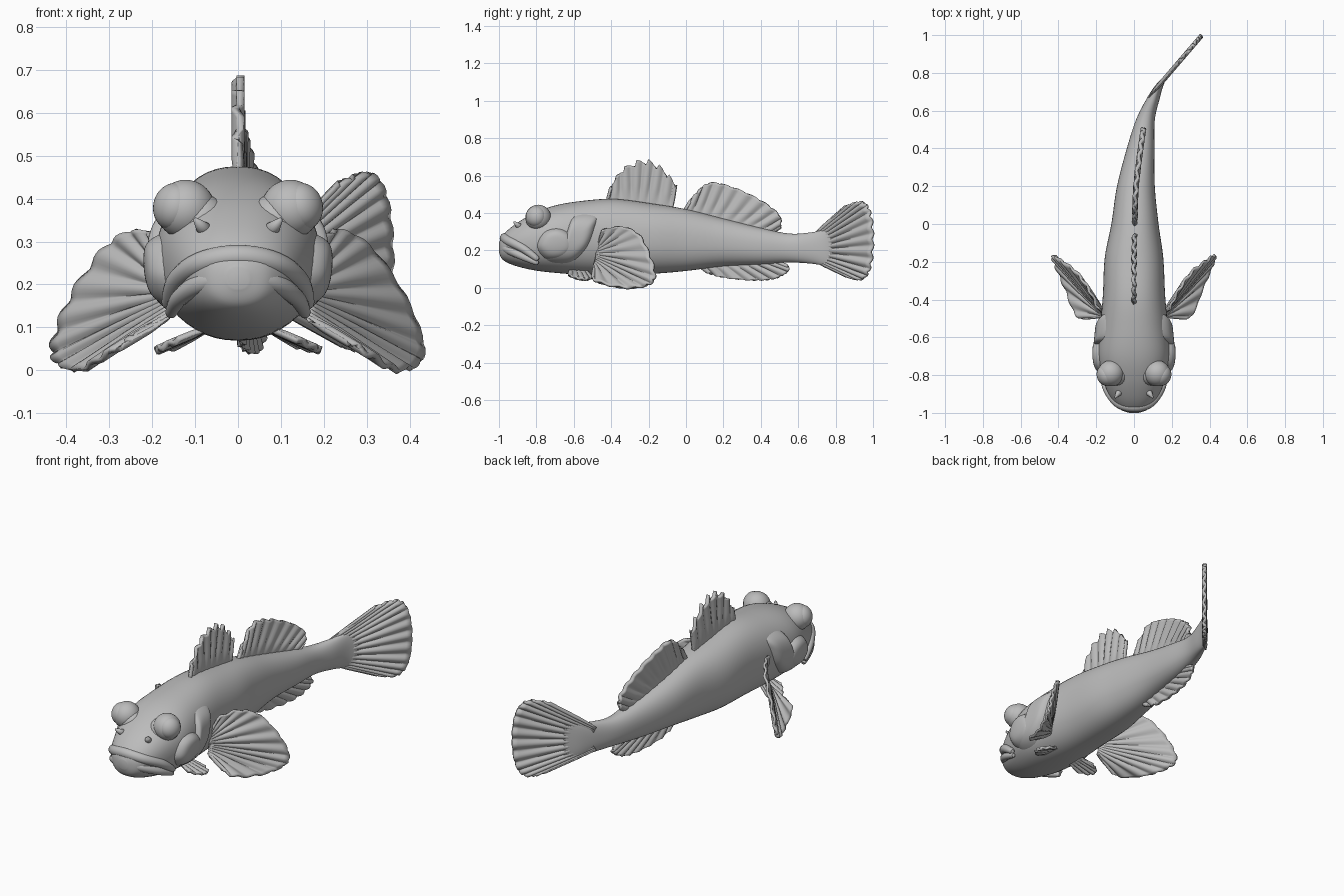
import bpy, bmesh, math
from mathutils import Vector

cube = bpy.data.objects.get("Cube")
if cube:
    bpy.data.objects.remove(cube, do_unlink=True)

skin = bpy.data.materials.new("grey_skin")
skin.use_nodes = True
grey = (0.5, 0.5, 0.5, 1)
skin.diffuse_color = grey
skin.node_tree.nodes["Principled BSDF"].inputs["Base Color"].default_value = grey


def spline(points, t, closed=False):
    """Smooth interpolation through points of any dimension, t from 0 to 1."""
    n = len(points)
    spans = n if closed else n - 1
    s = min(max(t, 0), 1) * spans
    i = min(int(s), spans - 1)
    f = s - i

    def pick(k):
        return points[k % n] if closed else points[min(max(k, 0), n - 1)]

    return [b + f * (c - a + f * (2 * a - 5 * b + 4 * c - d + f * (3 * (b - c) + d - a))) / 2
            for a, b, c, d in zip(*(pick(i + k) for k in (-1, 0, 1, 2)))]


def finish(obj):
    obj.data.materials.append(skin)
    for poly in obj.data.polygons:
        poly.use_smooth = True
    return obj


def grid_object(name, rows, wrap=False, caps=False):
    """Skin a list of equally long vertex rows."""
    bm = bmesh.new()
    rows = [[bm.verts.new(p) for p in row] for row in rows]
    n = len(rows[0])
    for a, b in zip(rows, rows[1:]):
        for j in range(n if wrap else n - 1):
            k = (j + 1) % n
            bm.faces.new((a[j], a[k], b[k], b[j]))
    if caps:
        bm.faces.new(rows[0])
        bm.faces.new(rows[-1])
    bmesh.ops.recalc_face_normals(bm, faces=bm.faces)
    mesh = bpy.data.meshes.new(name)
    bm.to_mesh(mesh)
    bm.free()
    obj = bpy.data.objects.new(name, mesh)
    bpy.context.collection.objects.link(obj)
    return finish(obj)


# Body stations: y, spine x, half width, bottom z, top z
STATIONS = [
    (-1.0, 0, .025, .19, .24), (-.98, 0, .075, .15, .28), (-.92, 0, .125, .12, .335),
    (-.82, 0, .165, .095, .395), (-.7, 0, .19, .08, .44), (-.55, 0, .18, .07, .465),
    (-.38, 0, .165, .07, .475), (-.18, 0, .155, .075, .45), (0, .005, .125, .09, .42),
    (.2, .01, .1, .115, .37), (.4, .035, .073, .125, .32), (.55, .06, .05, .135, .29),
    (.66, .1, .035, .13, .295), (.74, .138, .02, .12, .31), (.8, .185, .006, .12, .32)]
POWER = 2.25


def section(y):
    lo, hi = 0, 1
    for _ in range(30):
        mid = (lo + hi) / 2
        if spline(STATIONS, mid)[0] < y:
            lo = mid
        else:
            hi = mid
    return spline(STATIONS, lo)


def body_x(y, z):
    _, _, w, bottom, top = section(y)
    q = min(abs(2 * z - top - bottom) / (top - bottom), 1)
    return w * (1 - q ** POWER) ** (1 / POWER)


def ring(t, sides=48):
    y, x, w, bottom, top = spline(STATIONS, t)
    points = []
    for k in range(sides):
        a = math.tau * k / sides
        c, s = (math.copysign(abs(v) ** (2 / POWER), v) for v in (math.cos(a), math.sin(a)))
        points.append((x + w * c, y, (top + bottom) / 2 + s * (top - bottom) / 2))
    return points


grid_object("body", [ring(i / 90) for i in range(91)], wrap=True, caps=True)


# Ribbed fins, spread between a root line and an outer edge line
def fin(name, root, edge, rays, ripple=.006, thick=.014, notch=.03, spiny=False, bow=0):
    nu, nv = rays * 8, 14

    def point(u, v):
        a, b = Vector(spline(root, u)), Vector(spline(edge, u))
        phase = u * rays % 1
        dip = phase if spiny else 1 - abs(math.sin(math.pi * phase))
        p = a.lerp(b, v * (1 - notch * dip * v ** 3))
        p.z += bow * math.sin(math.pi * v)
        return p

    rows = []
    for i in range(nu + 1):
        u, row = i / nu, []
        for j in range(nv + 1):
            v, e = j / nv, .01
            along = Vector(spline(edge, min(u + e, 1))) - Vector(spline(edge, max(u - e, 0)))
            out = Vector(spline(edge, u)) - Vector(spline(root, u))
            normal = along.cross(out).normalized()
            wave = ripple * math.cos(math.tau * u * rays) * min(1, 2.5 * v)
            row.append(point(u, v) + normal * wave)
        rows.append(row)
    obj = grid_object(name, rows)
    solid = obj.modifiers.new("thickness", "SOLIDIFY")
    solid.thickness = thick
    solid.offset = 0
    return obj


def on_spine(points):
    return [(section(y)[1], y, z) for y, z in points]


def on_tail(points):
    return [(.12 + (y - .72) * .857, y, z) for y, z in points]


fin("first_dorsal_fin", on_spine([(-.43, .45), (-.3, .45), (-.2, .44), (-.07, .42)]),
    on_spine([(-.405, .53), (-.34, .64), (-.23, .69), (-.13, .65), (-.05, .55)]),
    7, thick=.018, notch=.16, spiny=True)
fin("second_dorsal_fin", on_spine([(-.02, .4), (.12, .37), (.3, .33), (.46, .29)]),
    on_spine([(.02, .46), (.12, .56), (.25, .54), (.4, .47), (.5, .39), (.505, .32)]),
    10, thick=.018)
fin("anal_fin", on_spine([(.06, .12), (.2, .13), (.35, .14), (.47, .15)]),
    on_spine([(.11, .085), (.2, .055), (.36, .04), (.48, .05), (.55, .09), (.54, .12)]),
    9, ripple=.005, thick=.016)
fin("tail_fin", on_tail([(.67, .275), (.69, .21), (.67, .15)]),
    on_tail([(.85, .435), (.94, .46), (.985, .4), (1.0, .26), (.985, .11), (.94, .045), (.86, .06)]),
    14, thick=.013, notch=.015)


# Domed plates that follow the side of the head
def cheek_plate(name, side, outline, height):
    cy, cz = (sum(c) / len(outline) for c in zip(*outline))
    rows = []
    for i in range(15):
        r, row = max(i / 14, .01), []
        for k in range(64):
            y, z = spline(outline, k / 64, closed=True)
            y, z = cy + (y - cy) * r, cz + (z - cz) * r
            row.append((side * (body_x(y, z) - .012 + height * (1 - r ** 6)), y, z))
        rows.append(row)
    grid_object(name, rows, wrap=True)


def tube(name, points, radius):
    curve = bpy.data.curves.new(name, "CURVE")
    curve.dimensions = "3D"
    curve.bevel_depth = radius
    curve.bevel_resolution = 5
    curve.use_fill_caps = True
    path = curve.splines.new("POLY")
    path.points.add(48)
    for i, p in enumerate(path.points):
        t = i / 48
        p.co = (*spline(points, t), 1)
        p.radius = .35 + .65 * math.sin(math.pi * t) ** .5
    obj = bpy.data.objects.new(name, curve)
    bpy.context.collection.objects.link(obj)
    bpy.context.view_layer.update()
    mesh = bpy.data.meshes.new_from_object(obj.evaluated_get(bpy.context.evaluated_depsgraph_get()))
    bpy.data.objects.remove(obj)
    finish_obj = bpy.data.objects.new(name, mesh)
    bpy.context.collection.objects.link(finish_obj)
    finish(finish_obj)


def ball(name, centre, radius, axis=(0, 0, 1), flat=1):
    bpy.ops.mesh.primitive_uv_sphere_add(segments=32, ring_count=20, radius=radius, location=centre)
    obj = bpy.context.object
    obj.name = name
    obj.scale.z = flat
    obj.rotation_euler = Vector(axis).to_track_quat("Z", "Y").to_euler()
    finish(obj)


# Lips arching from cheek to cheek
def lip(name, half, radius):
    tube(name, half + [(-x, y, z) for x, y, z in half[-2::-1]], radius)


lip("upper_lip", [(-.165, -.79, .15), (-.143, -.87, .21), (-.085, -.945, .25), (0, -.968, .265)], .028)
lip("lower_lip", [(-.158, -.79, .13), (-.135, -.88, .17), (-.08, -.95, .204), (0, -.974, .217)], .025)

# Paired parts
for side, label in ((1, "left"), (-1, "right")):
    def flip(points):
        return [(side * x, y, z) for x, y, z in points]

    fin(label + "_pectoral_fin", flip([(.15, -.48, .21), (.16, -.48, .17), (.16, -.49, .12)]),
        flip([(.19, -.45, .31), (.24, -.345, .328), (.31, -.25, .285), (.39, -.19, .17),
              (.432, -.165, .06), (.42, -.21, .012), (.37, -.33, 0), (.31, -.48, .035), (.25, -.5, .07)]),
        13, ripple=.005, notch=.02, thick=.013)
    fin(label + "_pelvic_fin", flip([(.08, -.62, .095), (.08, -.53, .09)]),
        flip([(.14, -.63, .07), (.185, -.58, .05), (.19, -.53, .045), (.14, -.5, .055)]),
        5, ripple=.003, thick=.014)
    cheek_plate(label + "_gill_cover", side,
                [(-.6, .385), (-.48, .39), (-.485, .32), (-.53, .21), (-.62, .13), (-.74, .135),
                 (-.76, .2), (-.66, .25)], .038)
    cheek_plate(label + "_cheek", side,
                [(-.68, .32), (-.61, .28), (-.6, .2), (-.66, .15), (-.75, .15), (-.8, .22), (-.76, .3)], .042)
    gaze = Vector((side * .85, -.4, .2)).normalized()
    eye = Vector((side * .122, -.79, .375))
    ball(label + "_eye_socket", eye, .069)
    ball(label + "_eye", eye + gaze * .03, .056, gaze, .85)
    ball(label + "_brow", eye - Vector((side * .035, 0, .03)), .066)
    # Nostril barb
    tip = Vector((side * .45, -.6, .5)).normalized()
    bpy.ops.mesh.primitive_cone_add(vertices=20, radius1=.024, radius2=.005, depth=.06,
                                    location=Vector((side * .085, -.9, .335)))
    barb = bpy.context.object
    barb.name = label + "_nostril_barb"
    barb.rotation_euler = tip.to_track_quat("Z", "Y").to_euler()
    finish(barb)
